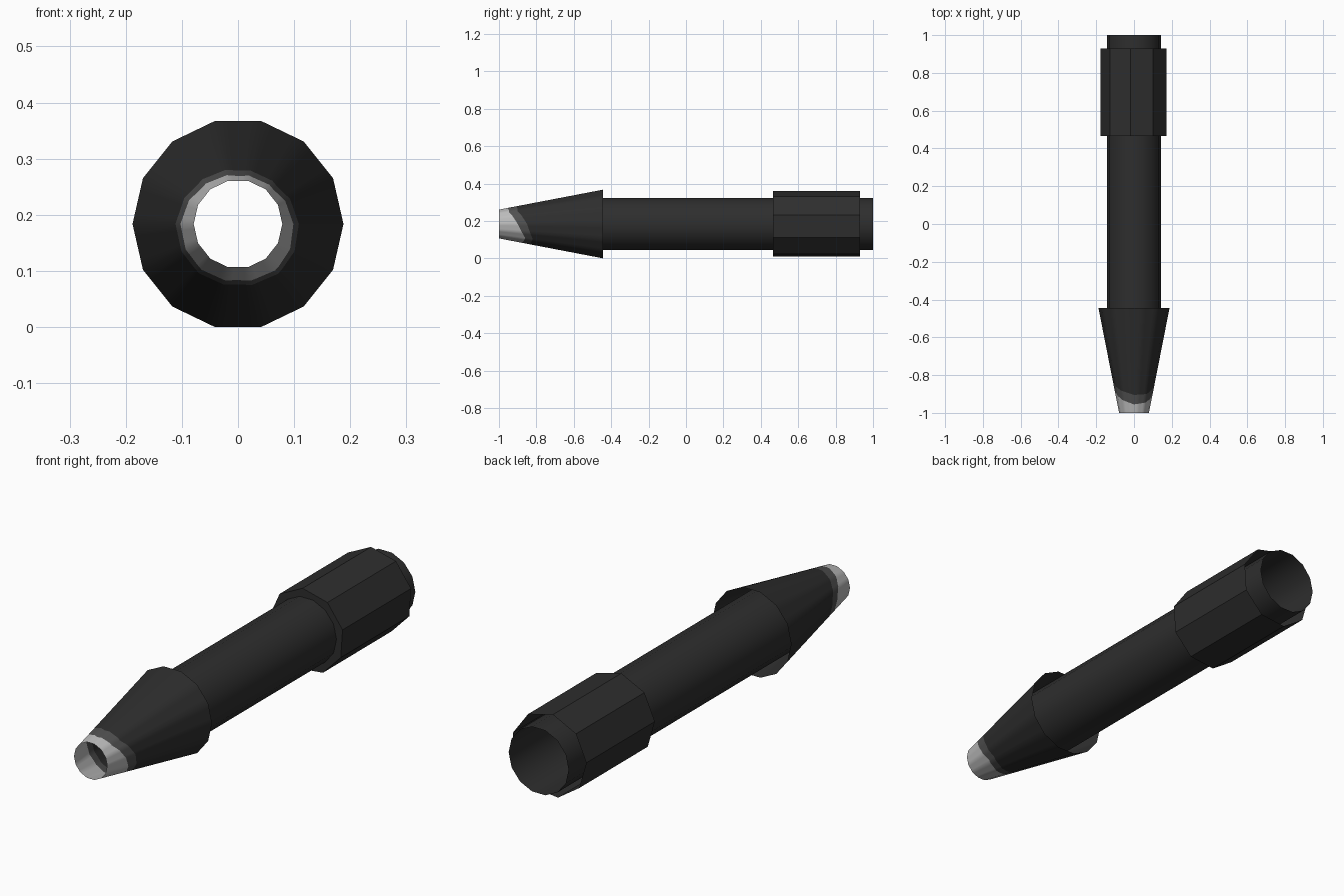
import bpy, bmesh, math
from mathutils import Vector

if "Cube" in bpy.data.objects:
    bpy.data.objects.remove(bpy.data.objects["Cube"])

CZ = 0.1835  # height of the long axis


def material(name, v):
    m = bpy.data.materials.new(name)
    m.diffuse_color = (v, v, v, 1)
    m.use_nodes = True
    m.node_tree.nodes["Principled BSDF"].inputs["Base Color"].default_value = m.diffuse_color
    return m


BLACK = material("soft black", 0.027)
DARK = material("dark grey", 0.08)
LIGHT = material("light grey", 0.5)


def polygon_point(r, t, sides, start=0.0):
    """Point on a regular polygon, t in sides, straight between corners."""
    k = math.floor(t)
    corner = [Vector((math.cos(a), math.sin(a))) * r
              for a in (start + math.tau * j / sides for j in (k, k + 1))]
    return corner[0].lerp(corner[1], t - k)


def loft(name, rings, mats, smooth=True):
    """Open sheet through rings of points, one material per band."""
    bm = bmesh.new()
    vs = [[bm.verts.new(p) for p in ring] for ring in rings]
    n = len(vs[0])
    for b in range(len(vs) - 1):
        for i in range(n):
            j = (i + 1) % n
            f = bm.faces.new((vs[b][i], vs[b + 1][i], vs[b + 1][j], vs[b][j]))
            f.material_index = b if len(mats) > 1 else 0
    bmesh.ops.recalc_face_normals(bm, faces=bm.faces)
    # normals point away from the axis
    side = max(bm.faces, key=lambda f: f.calc_area())
    c = side.calc_center_median() - Vector((0, 0, CZ))
    if side.normal.x * c.x + side.normal.z * c.z < 0:
        bmesh.ops.reverse_faces(bm, faces=bm.faces)
    me = bpy.data.meshes.new(name)
    bm.to_mesh(me)
    bm.free()
    for m in mats:
        me.materials.append(m)
    ob = bpy.data.objects.new(name, me)
    bpy.context.collection.objects.link(ob)
    if smooth:
        bpy.context.view_layer.objects.active = ob
        ob.select_set(True)
        bpy.ops.object.shade_smooth_by_angle(angle=math.radians(40))
        ob.select_set(False)
    return ob


def ring(r, y, sides, start=0.0):
    pts = [polygon_point(r, i, sides, start) for i in range(sides)]
    return [(p.x, y, CZ + p.y) for p in pts]


# Long open tube
loft("tube", [ring(0.1425, -0.66, 14), ring(0.1425, 1.0, 14)], [BLACK])

# Faceted rear collar: front lip, then the sleeve, open at the back
s = math.radians(96)
loft("collar", [ring(0.14, 0.465, 9, s), ring(0.178, 0.465, 9, s),
                ring(0.178, 0.93, 9, s)], [BLACK], smooth=False)

# Cone tip with wavy colour bands, limits given every 45 degrees round the axis
LIGHT_END = [-0.90, -0.945, -0.955, -0.93, -0.88, -0.87, -0.88, -0.86]
DARK_END = [-0.85, -0.90, -0.905, -0.88, -0.835, -0.83, -0.84, -0.82]
STEPS = 56


def wave(table, i):
    t = i / STEPS * 8
    k = int(t)
    f = t - k
    return table[k] * (1 - f) + table[(k + 1) % 8] * f


def cone_ring(limit):
    pts = []
    for i in range(STEPS):
        y = limit(i)
        r = 0.079 + (y + 1) / 0.555 * (0.188 - 0.079)
        p = polygon_point(r, i / STEPS * 14, 14)
        pts.append((p.x, y, CZ + p.y))
    return pts


loft("cone_tip", [cone_ring(lambda i: -1.0),
                  cone_ring(lambda i: wave(LIGHT_END, i)),
                  cone_ring(lambda i: wave(DARK_END, i)),
                  cone_ring(lambda i: -0.445)], [LIGHT, DARK, BLACK])
